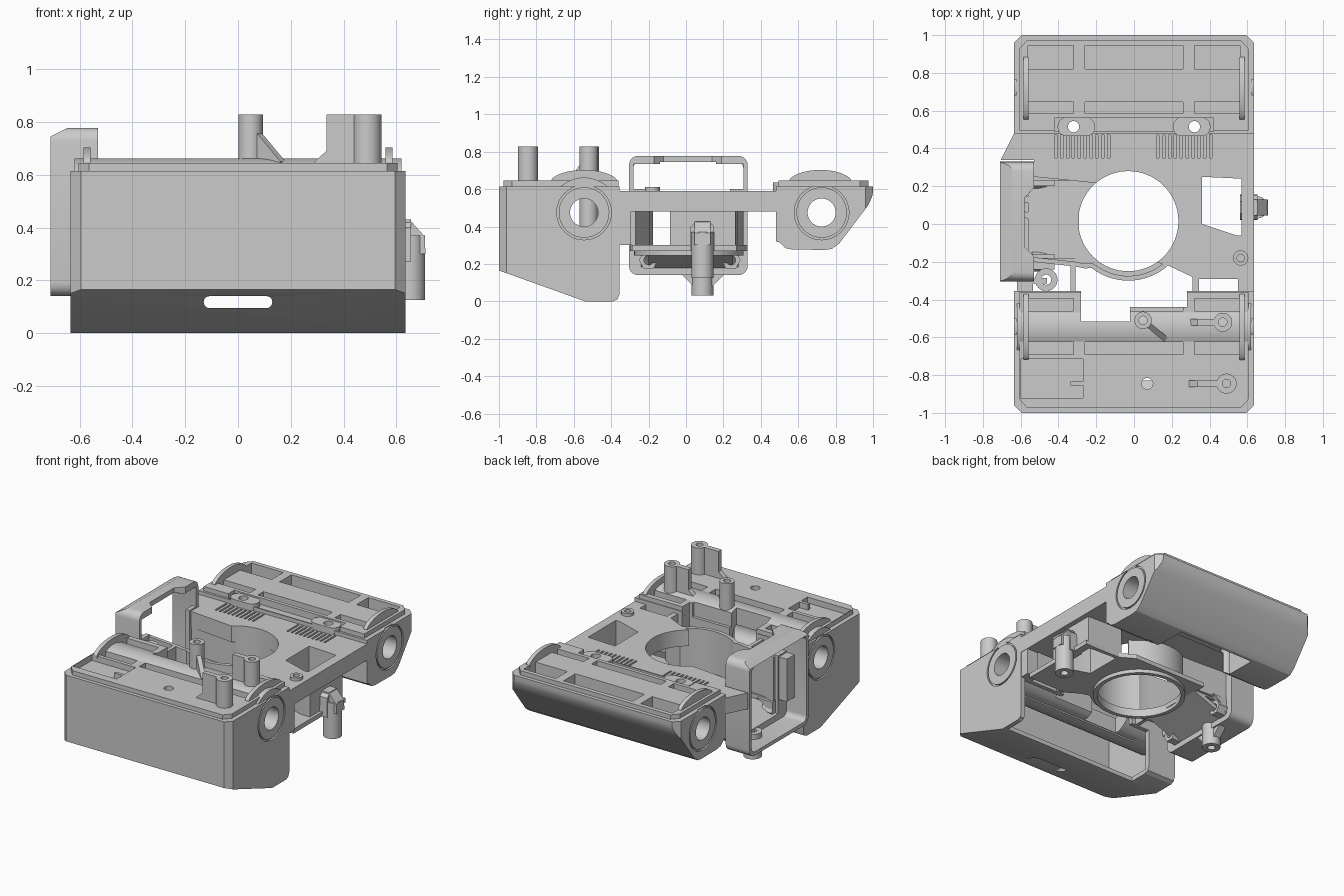
import bpy, bmesh
from math import sin, cos, radians, hypot
from mathutils import Matrix, Vector

if "Cube" in bpy.data.objects:
    bpy.data.objects.remove(bpy.data.objects["Cube"])

# ---------- helpers ----------
def make(name, bm):
    bmesh.ops.recalc_face_normals(bm, faces=bm.faces)
    me = bpy.data.meshes.new(name)
    bm.to_mesh(me)
    bm.free()
    ob = bpy.data.objects.new(name, me)
    bpy.context.collection.objects.link(ob)
    return ob

def place(axis, u, v, w):
    return {'x': (w, u, v), 'y': (u, w, v), 'z': (u, v, w)}[axis]

def prism(name, axis, pts, a, b):
    bm = bmesh.new()
    lo = [bm.verts.new(place(axis, u, v, a)) for u, v in pts]
    hi = [bm.verts.new(place(axis, u, v, b)) for u, v in pts]
    n = len(pts)
    bm.faces.new(lo)
    bm.faces.new(hi)
    for i in range(n):
        j = (i + 1) % n
        bm.faces.new((lo[i], lo[j], hi[j], hi[i]))
    return make(name, bm)

def arc(c, r, a0, a1, n):
    return [(c[0] + r * cos(radians(a0 + (a1 - a0) * i / n)),
             c[1] + r * sin(radians(a0 + (a1 - a0) * i / n))) for i in range(n + 1)]

def cyl(name, axis, c, r, a, b, n=48):
    return prism(name, axis, arc(c, r, 0, 360, n)[:-1], a, b)

def boxes(name, items):
    bm = bmesh.new()
    for x0, x1, y0, y1, z0, z1 in items:
        m = Matrix.Translation(((x0 + x1) / 2, (y0 + y1) / 2, (z0 + z1) / 2)) @ \
            Matrix.Diagonal((x1 - x0, y1 - y0, z1 - z0, 1))
        bmesh.ops.create_cube(bm, size=1, matrix=m)
    return make(name, bm)

def box(name, *d):
    return boxes(name, [d])

def boolean(ob, tools, op='DIFFERENCE'):
    bpy.context.view_layer.objects.active = ob
    for t in tools:
        m = ob.modifiers.new('bool', 'BOOLEAN')
        m.operation, m.object, m.solver = op, t, 'EXACT'
        bpy.ops.object.modifier_apply(modifier=m.name)
        bpy.data.objects.remove(t)
    return ob

def tube(name, axis, c, r, hole, a, b, n=32):
    return boolean(cyl(name, axis, c, r, a, b, n), [cyl('t', axis, c, hole, a - .1, b + .1, n)])

def round_rect(u0, u1, v0, v1, r, n=5):
    return (arc((u1 - r, v1 - r), r, 0, 90, n) + arc((u0 + r, v1 - r), r, 90, 180, n) +
            arc((u0 + r, v0 + r), r, 180, 270, n) + arc((u1 - r, v0 + r), r, 270, 360, n))

def wall(name, path, t, z0, z1):
    # ribbon wall following a path, thickness to the left
    off = []
    for i, p in enumerate(path):
        a, b = path[max(i - 1, 0)], path[min(i + 1, len(path) - 1)]
        dx, dy = b[0] - a[0], b[1] - a[1]
        l = hypot(dx, dy)
        off.append((p[0] - dy / l * t, p[1] + dx / l * t))
    return prism(name, 'z', path + off[::-1], z0, z1)

def rod_cuts(c):
    # rod bore and the ring grooves at both ends
    return [cyl('c', 'x', c, .075, -1, 1),
            tube('c', 'x', c, .146, .135, .622, .66, 48),
            tube('c', 'x', c, .146, .135, -.66, -.622, 48)]

def slots(y0, y1):
    return boxes('c', [(a, b, y0, y1, .55, .8) for a, b in ((-.56, -.32), (-.26, .26), (.32, .56))])

HOLE = (-.03, .015)

# ---------- front housing ----------
front = prism('front_housing', 'x', [(-1, .615), (-1, .165), (-.54, 0), (-.39, 0), (-.365, .012),
                                     (-.355, .04), (-.355, .615)], -.635, .635)
boolean(front, [prism('c', 'z', [(s * .585, -1.01), (s * .66, -1.01), (s * .66, -.935)], -.1, .8)
                for s in (-1, 1)])
boolean(front, [prism('u', 'z', [(-.605, -.36), (-.605, -.93), (-.565, -.975), (.565, -.975),
                                 (.605, -.93), (.605, -.36)], .6, .645)], 'UNION')
boolean(front, [prism('c', 'x', [(-.965, .58), (-.965, .19), (-.53, .03), (-.385, .03),
                                 (-.385, .58)], -.605, .605)])
boolean(front, [cyl('u', 'x', (-.545, .475), .187, -.62, .62)], 'UNION')
boolean(front, rod_cuts((-.545, .475)) + [
    slots(-.69, -.625), slots(-.46, -.395),
    box('c', -.42, .604, -.52, -.3, -.1, .3),                 # open underside and back
    box('c', -.28, -.02, -.515, -.3, .1, .9),
    box('c', -.03, .28, -.44, -.3, .1, .9),
    box('c', -.6, -.27, -.92, -.715, .605, .8),               # shallow tray
    prism('c', 'y', round_rect(-.13, .13, .095, .14, .022), -1.1, -.7),
    cyl('c', 'z', (.07, -.845), .03, .5, .8, 24)])
box('tray_tab', -.335, -.27, -.855, -.835, .6, .645)

# ---------- rear housing ----------
rear = prism('rear_housing', 'x', [(.48, .615), (.48, .32), (.5, .315), (.53, .285), (.57, .277),
                                   (.74, .275), (.78, .28), (.82, .31), (.975, .515),
                                   (.995, .56), (1, .585), (1, .615)], -.635, .635)
boolean(rear, [prism('c', 'z', [(s * .585, 1.01), (s * .66, 1.01), (s * .66, .935)], -.1, .8)
               for s in (-1, 1)])
boolean(rear, [prism('u', 'z', [(-.605, .495), (-.605, .93), (-.565, .975), (.565, .975),
                                (.605, .93), (.605, .495)], .6, .645)], 'UNION')
boolean(rear, rod_cuts((.725, .475)) + [
    slots(.82, .945), slots(.585, .645),
    box('c', -.33, .25, .4, .76, .1, .46),
    boxes('c', [(-.42, .42, .49, .56, .6, .7)])] +
    [cyl('c', 'z', (s * .32, .515), .03, .1, .9, 24) for s in (-1, 1)])

# arched end plates over the rods
for tag, cy, hw in (('front', -.545, .175), ('rear', .718, .165)):
    for side, x in (('left', -.585), ('right', .558)):
        pts = [(cy + hw, .63)] + [(cy + hw * cos(radians(a)), .648 + .055 * sin(radians(a)) ** 1.3)
                                  for a in range(0, 181, 12)] + [(cy - hw, .63)]
        prism(f'{tag}_{side}_arch', 'x', pts, x, x + .027)

# ---------- middle deck with belt grips ----------
deck = prism('deck', 'z', [(-.635, .56), (-.635, .48), (-.705, .34), (-.53, .34), (-.53, .25), (-.03, .2),
                           (.1, 0), (.1, -.2), (.17, -.215), (.33, -.29), (.55, -.29), (.55, -.36),
                           (.635, -.36), (.635, .56)], .48, .59)
pocket = [(.36, .25), (.57, .24), (.57, -.06), (.54, -.06), (.36, 0)]
boolean(deck, [cyl('c', 'z', HOLE, .265, .1, .9, 64),
               prism('c', 'z', pocket, .1, .9),
               boxes('c', [(s * .27 - .15 + i * .031, s * .27 - .137 + i * .031, .35, .47, .55, .7)
                           for s in (-1, 1) for i in range(10)])] +
        [cyl('c', 'z', (s * .32, .515), .03, .1, .9, 24) for s in (-1, 1)])
for s, tag in ((-1, 'left'), (1, 'right')):
    boss = prism(f'{tag}_belt_boss', 'z', round_rect(s * .305 - .1, s * .305 + .1, .465, .565, .049), .57, .635)
    boolean(boss, [cyl('c', 'z', (s * .32, .515), .03, .3, .9, 24)])
tube('deck_screw_boss', 'z', (.565, -.18), .04, .02, .5, .61)

# pocket walls
outer = [(.335, .275), (.6, .265), (.6, -.085), (.535, -.085), (.335, -.02)]
boolean(prism('pocket_walls', 'z', outer, .27, .5), [prism('c', 'z', pocket, .1, .9)])

# ---------- basin: floor, ring and walls ----------
bulge = arc(HOLE, .315, 232, 312, 14)
edge = [(-.54, -.2), (-.31, -.225), (-.26, -.235)] + bulge + [(.24, -.235), (.33, -.29)]
floor = prism('basin_floor', 'z', edge + [(.62, -.29), (.62, .27), (.36, .27), (.26, .33), (-.3, .33),
                                          (-.3, .25), (-.54, .25)], .27, .3)
boolean(floor, [cyl('c', 'z', HOLE, .265, .1, .9, 64), prism('c', 'z', pocket, .1, .9),
                box('c', -.6, -.3, -.18, .23, .2, .4)])
tube('basin_ring', 'z', HOLE, .292, .265, .245, .275, 64)
wall('basin_front_wall', edge, .025, .28, .59)
wall('basin_rear_wall', [(.2, .18)] + arc(HOLE, .27, 48, 125, 14) + [(-.3, .24), (-.54, .255)],
     -.022, .28, .585)
prism('duct_ramp', 'y', [(-.55, .17), (-.55, .205), (-.29, .3), (-.29, .27)], -.2, .25)

# links from the basin to the front housing
boxes('basin_links', [(-.335, -.31, -.37, -.21, .3, .59), (.31, .345, -.37, -.27, .3, .59),
                      (.55, .633, -.365, -.295, .3, .5), (-.62, -.535, -.37, -.2, .3, .59),
                      (-.56, -.46, -.315, -.285, .45, .585)])
tube('left_screw_boss', 'z', (-.465, -.295), .06, .027, .42, .59)

# ---------- fan frame ----------
frame = prism('fan_frame', 'x', round_rect(-.305, .33, .14, .778, .05), -.71, -.53)
boolean(frame, [
    prism('c', 'x', round_rect(-.282, .307, .165, .745, .035), -.8, -.56),
    box('c', -.6, -.5, -.282, .307, .6, .735),
    box('c', -.6, -.5, -.19, .235, .205, .61),
    prism('c', 'z', [(-.5, .22), (-.58, .14), (-.58, -.12), (-.5, -.2)], .7, .9),
    prism('c', 'y', [(-.72, .74), (-.72, .8), (-.63, .8), (-.63, .785)], -.5, .5)])
for tag, y in (('front', -.2), ('rear', .24)):
    boolean(cyl(f'{tag}_nut_boss', 'x', (y, .22), .052, -.54, -.46, 6),
            [cyl('c', 'x', (y, .22), .025, -.6, -.4, 20)])
    prism(f'{tag}_nut_web', 'y', [(-.54, .29), (-.54, .17), (-.47, .26), (-.42, .29)], y - .04, y + .04)
tube('fan_lower_boss', 'z', (-.565, .088), .058, .025, .03, .2)
boolean(prism('fan_boss_web', 'x', [(-.03, .15), (.06, .06), (.12, .06), (.21, .15)], -.59, -.54),
        [cyl('c', 'z', (-.565, .088), .025, -.1, .3, 24)])

# ---------- right mounting post with a flared head ----------
post = tube('right_post', 'z', (.65, .088), .059, .025, .125, .37)
prism('right_post_head', 'x', [(.02, .27), (.155, .27), (.15, .4), (.12, .43), (.055, .43), (.025, .4)],
      .56, .655)
prism('right_post_slope', 'y', [(.6, .3), (.71, .3), (.708, .365), (.65, .43), (.6, .43)], .045, .13)

# ---------- standing posts with ribs on the front housing ----------
for i, (x, y, r) in enumerate([(.048, -.51, .046), (.47, -.52, .05), (.49, -.845, .053)]):
    tube(f'board_post_{i + 1}', 'z', (x, y), r, .022, .38, .828)
    if i:
        prism(f'board_rib_{i + 1}', 'y', [(.29, .63), (.29, .65), (.335, .69), (.335, .828),
                                          (x - .035, .828), (x - .035, .63)], y - .017, y + .017)
rib = prism('board_rib_1', 'y', [(.03, .63), (.16, .63), (.16, .65), (.04, .76), (.03, .76)], -.015, .015)
rib.data.transform(Matrix.Translation(Vector((.048, -.51, 0))) @ Matrix.Rotation(radians(-40), 4, 'Z'))

# ---------- smooth the round surfaces, keep edges sharp ----------
for ob in bpy.context.collection.objects:
    ob.select_set(True)
    bpy.context.view_layer.objects.active = ob
bpy.ops.object.shade_smooth_by_angle(angle=radians(25))
